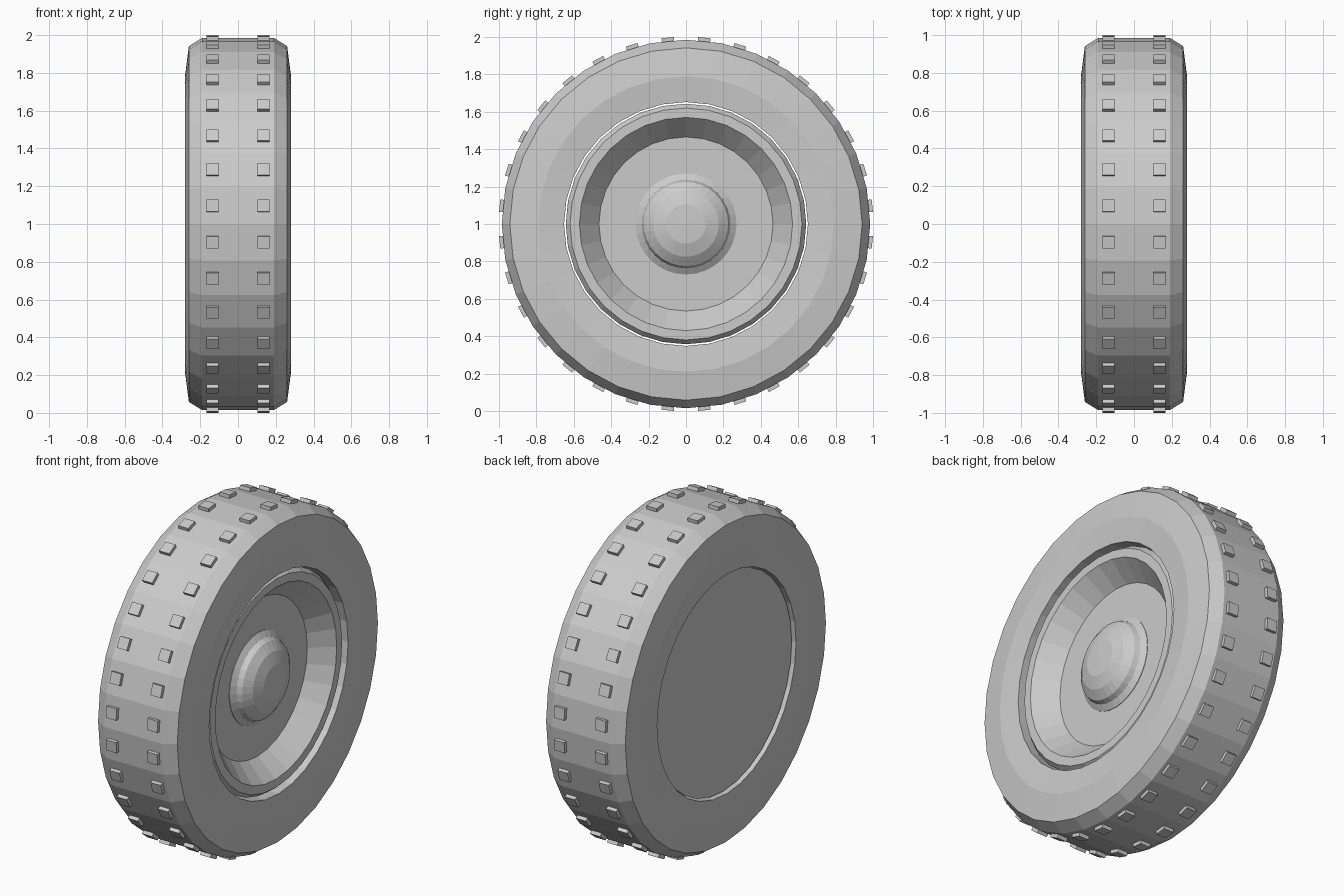
import bpy, bmesh, math
from mathutils import Matrix

if "Cube" in bpy.data.objects:
    bpy.data.objects.remove(bpy.data.objects["Cube"])

SEG = 32
STEP = 2 * math.pi / SEG
CENTRE_Z = 1.0

grey = bpy.data.materials.new("plain_grey")
grey.diffuse_color = (0.6, 0.6, 0.6, 1)
grey.use_nodes = True
grey.node_tree.nodes["Principled BSDF"].inputs["Base Color"].default_value = grey.diffuse_color


def finish(bm, name):
    bmesh.ops.recalc_face_normals(bm, faces=bm.faces)
    mesh = bpy.data.meshes.new(name)
    bm.to_mesh(mesh)
    bm.free()
    mesh.materials.append(grey)
    obj = bpy.data.objects.new(name, mesh)
    obj.location.z = CENTRE_Z
    bpy.context.collection.objects.link(obj)
    return obj


def lathe(name, profile, closed=False):
    """Spin (x, radius) points around the x axle, first vertex at the top."""
    bm = bmesh.new()
    verts = [bm.verts.new((x, 0, r)) for x, r in profile]
    pairs = list(zip(verts, verts[1:]))
    if closed:
        pairs.append((verts[-1], verts[0]))
    edges = [bm.edges.new(p) for p in pairs]
    bmesh.ops.spin(bm, geom=verts + edges, cent=(0, 0, 0), axis=(1, 0, 0),
                   angle=2 * math.pi, steps=SEG)
    bmesh.ops.remove_doubles(bm, verts=bm.verts, dist=1e-4)
    return finish(bm, name)


# Tyre: half section mirrored across the centre plane
half = [(0.267, 0.652), (0.28, 0.79), (0.26, 0.942), (0.19, 0.985)]
lathe("tyre", half + [(-x, r) for x, r in reversed(half)], closed=True)

# Wheel rim: flat back disc, bevelled lip, dished front
lathe("rim", [(-0.245, 0), (-0.245, 0.643), (0.22, 0.643), (0.25, 0.62),
              (0.25, 0.57), (0.13, 0.465), (0.13, 0)])

# Domed hub cap in the middle of the dish
lathe("hub_cap", [(0.125, 0), (0.125, 0.27), (0.133, 0.27), (0.155, 0.237),
                  (0.185, 0.225), (0.22, 0.175), (0.242, 0.105), (0.247, 0)])

# Tread blocks: two rows, one block on the middle of every tyre facet
bm = bmesh.new()
for i in range(SEG):
    turn = Matrix.Rotation((i + 0.5) * STEP, 4, 'X')
    for x in (-0.135, 0.135):
        place = (turn @ Matrix.Translation((x, 0, 0.985))
                 @ Matrix.Diagonal((0.066, 0.066, 0.032, 1)))
        bmesh.ops.create_cube(bm, size=1, matrix=place)
finish(bm, "tread_blocks")
